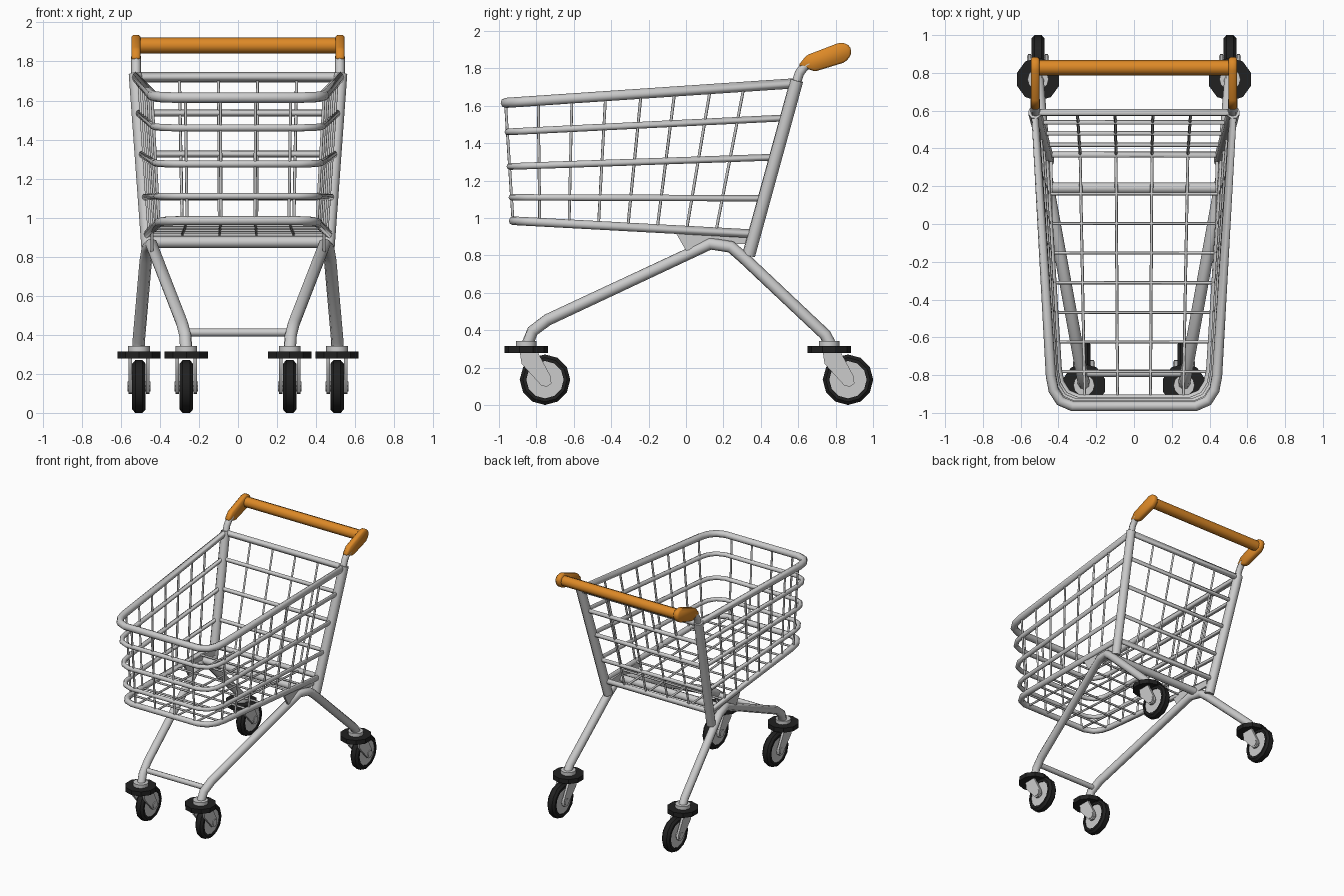
import bpy, bmesh, math
from mathutils import Matrix

if "Cube" in bpy.data.objects:
    bpy.data.objects.remove(bpy.data.objects["Cube"])


def material(name, rgb):
    m = bpy.data.materials.new(name)
    m.diffuse_color = (*rgb, 1)
    m.use_nodes = True
    m.node_tree.nodes["Principled BSDF"].inputs["Base Color"].default_value = m.diffuse_color
    return m


ORANGE = material("orange_plastic", (0.72, 0.25, 0.02))
BLACK = material("black_rubber", (0.015, 0.015, 0.015))


def finish(obj, mat=None, angle=35):
    if mat:
        obj.data.materials.append(mat)
    bpy.ops.object.select_all(action='DESELECT')
    obj.select_set(True)
    bpy.context.view_layer.objects.active = obj
    if obj.type == 'CURVE':
        bpy.ops.object.convert(target='MESH')
        obj = bpy.context.object
    bpy.ops.object.shade_smooth_by_angle(angle=math.radians(angle))
    return obj


def tubes(name, paths, radius, closed=False, mat=None, res=2):
    """Round tube along each of the paths, in one object."""
    cu = bpy.data.curves.new(name, 'CURVE')
    cu.dimensions = '3D'
    cu.bevel_depth = radius
    cu.bevel_resolution = res
    cu.use_fill_caps = True
    for path in paths:
        sp = cu.splines.new('POLY')
        sp.points.add(len(path) - 1)
        for p, co in zip(sp.points, path):
            p.co = (*co, 1)
        sp.use_cyclic_u = closed
    obj = bpy.data.objects.new(name, cu)
    bpy.context.collection.objects.link(obj)
    return finish(obj, mat, 70)


def from_bmesh(name, bm, mat=None, angle=35):
    bmesh.ops.recalc_face_normals(bm, faces=bm.faces)
    me = bpy.data.meshes.new(name)
    bm.to_mesh(me)
    bm.free()
    obj = bpy.data.objects.new(name, me)
    bpy.context.collection.objects.link(obj)
    return finish(obj, mat, angle)


def plate(name, profile, x, thick, mat=None, bevel=0, angle=35):
    """Side profile (y, z) extruded across x, centred on x."""
    bm = bmesh.new()
    f = bm.faces.new([bm.verts.new((x - thick / 2, y, z)) for y, z in profile])
    r = bmesh.ops.extrude_face_region(bm, geom=[f])
    bmesh.ops.translate(bm, vec=(thick, 0, 0),
                        verts=[v for v in r['geom'] if isinstance(v, bmesh.types.BMVert)])
    if bevel:
        bmesh.ops.bevel(bm, geom=bm.edges[:], offset=bevel, segments=1, affect='EDGES')
    return from_bmesh(name, bm, mat, angle)


def cylinder(name, centre, radius, depth, sides, axis='Z', mat=None):
    bm = bmesh.new()
    rot = Matrix.Rotation(math.pi / 2, 4, 'Y') if axis == 'X' else Matrix()
    bmesh.ops.create_cone(bm, cap_ends=True, segments=sides, radius1=radius, radius2=radius,
                          depth=depth, matrix=Matrix.Translation(centre) @ rot)
    return from_bmesh(name, bm, mat, 50 if sides < 10 else 32)


def tyre(name, centre):
    prof = [(-.034, .1), (-.034, .118), (-.018, .135), (.018, .135), (.034, .118), (.034, .1)]
    bm = bmesh.new()
    vs = [bm.verts.new((x, 0, r)) for x, r in prof]
    es = [bm.edges.new((vs[i], vs[(i + 1) % 6])) for i in range(6)]
    bmesh.ops.spin(bm, geom=vs + es, cent=(0, 0, 0), axis=(1, 0, 0),
                   angle=math.tau, steps=12, use_duplicate=False)
    bmesh.ops.remove_doubles(bm, verts=bm.verts[:], dist=1e-4)
    bmesh.ops.translate(bm, vec=centre, verts=bm.verts[:])
    return from_bmesh(name, bm, BLACK, 32)


def post_y(z):
    return .335 + .2766 * (z - .8)


def post_x(z):
    return .459 + .072 * (z - .8)


# basket hoops: tube radius, front half width, front y, front z, rear z
HOOPS = [(.027, .44, -.965, 1.615, 1.72), (.018, .432, -.953, 1.46, 1.535),
         (.018, .424, -.942, 1.275, 1.325), (.017, .416, -.932, 1.11, 1.105),
         (.023, .405, -.925, .985, .915)]


def hoop_z(h, y):
    _, _, yf, zf, zr = h
    return zf + (zr - zf) * (y - yf) / (post_y(zr) - yf)


def hoop_x(h, y):
    _, xf, yf, _, zr = h
    t = (y - yf - .16) / (post_y(zr) - yf - .16)
    return xf + (post_x(zr) - xf) * max(t, 0)


for i, h in enumerate(HOOPS):
    r, xf, yf, zf, zr = h
    half = [(post_x(zr), post_y(zr)), (xf, yf + .16), (xf - .014, yf + .085),
            (xf - .05, yf + .028), (xf - .115, yf)]
    flat = half + [(-x, y) for x, y in reversed(half)]
    tubes(f"basket_hoop_{i + 1}", [[(x, y, hoop_z(h, y)) for x, y in flat]], r, closed=True)

# basket wires
top, low = HOOPS[0], HOOPS[-1]
sides, floor = [], []
for k, yt in enumerate([.31, .13, -.06, -.24, -.43, -.61, -.79]):
    yb = .16 - .157 * k
    xb, xt, zb, zt = hoop_x(low, yb), hoop_x(top, yt), hoop_z(low, yb), hoop_z(top, yt)
    sides += [[(s * xt, yt, zt), (s * xb, yb, zb)] for s in (-1, 1)]
    floor.append([(-xb, yb, zb), (xb, yb, zb)])
ends = []
for x in (-.3, -.1, .1, .3):
    rear_low = (x * .95, post_y(.915), .915)
    front_low = (x * .87, low[2], low[3])
    ends.append([(x, post_y(1.72), 1.72), rear_low])
    ends.append([(x * .9, top[2], top[3]), front_low])
    floor.append([rear_low, front_low])
tubes("basket_side_wires", sides, .008, res=1)
tubes("basket_end_wires", ends, .008, res=1)
tubes("basket_floor_wires", floor, .008, res=1)

# frame and handle
for s, side in ((-1, "left"), (1, "right")):
    tubes(f"{side}_rear_post", [[(s * .457, .335, .80), (s * .525, .592, 1.735)]], .036)
    tubes(f"{side}_handle_neck", [[(s * .522, .585, 1.71), (s * .522, .607, 1.775),
                                   (s * .522, .632, 1.808), (s * .522, .66, 1.825)]], .025)
    plate(f"{side}_handle_bracket",
          [(.60, 1.815), (.645, 1.87), (.82, 1.937), (.86, 1.932), (.884, 1.905),
           (.88, 1.865), (.85, 1.832), (.69, 1.783)], s * .523, .046, ORANGE, .01, 50)
    tubes(f"{side}_leg_tube",
          [[(s * .51, .768, .33), (s * .508, .745, .375), (s * .472, .31, .785),
            (s * .462, .24, .845), (s * .443, .13, .862), (s * .285, -.74, .455),
            (s * .27, -.82, .395), (s * .265, -.85, .32)]], .032)
    plate(f"{side}_basket_gusset", [(-.06, .93), (0, .825), (.14, .86), (.33, .86), (.33, .915)],
          s * .44, .016)
tubes("handle_grip", [[(-.51, .828, 1.882), (.51, .828, 1.882)]], .041, mat=ORANGE)
tubes("basket_cross_bar", [[(-.445, .19, .875), (.445, .19, .875)]], .03)
tubes("front_leg_cross_bar", [[(-.275, -.79, .412), (.275, -.79, .412)]], .021)

# casters
for place, x, y in (("front", .265, -.754), ("rear", .508, .866)):
    for s, side in ((-1, "left"), (1, "right")):
        n, cx, py = f"{place}_{side}_caster", s * x, y - .1
        tyre(n + "_tyre", (cx, y, .135))
        cylinder(n + "_wheel_disc", (cx, y, .135), .108, .05, 12, 'X')
        cylinder(n + "_axle", (cx, y, .135), .026, .118, 8, 'X')
        cylinder(n + "_bumper", (cx, py, .297), .116, .036, 10, mat=BLACK)
        cylinder(n + "_collar", (cx, py, .327), .056, .03, 12)
        for e in (-1, 1):
            plate(n + ("_fork_inner" if e < 0 else "_fork_outer"),
                  [(py - .035, .285), (py + .06, .285), (y + .032, .15), (y + .034, .115),
                   (y + .012, .098), (y - .018, .102), (py - .025, .22)],
                  cx + e * .045, .018)
